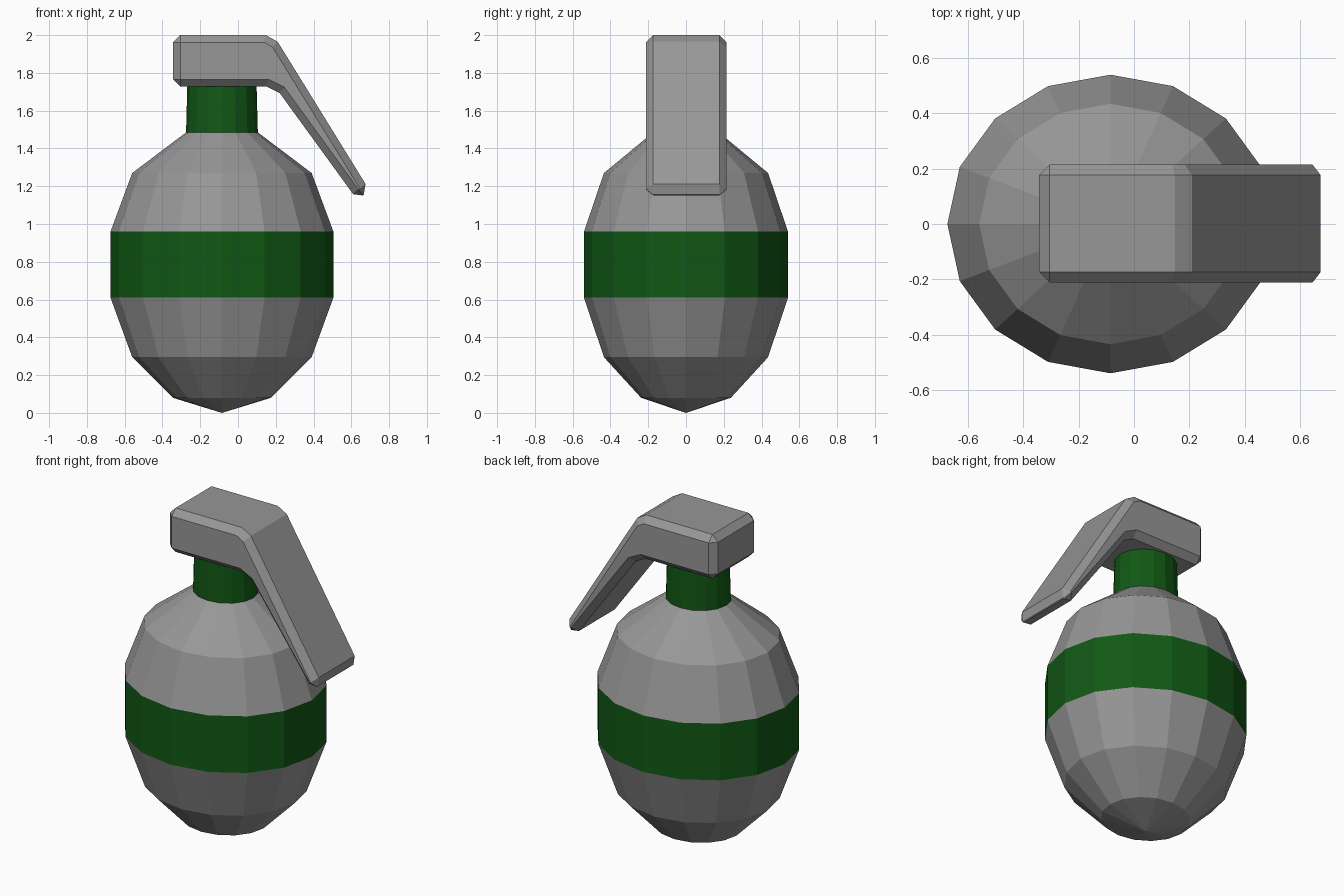
import bpy, bmesh
from math import cos, sin, tau, radians

if "Cube" in bpy.data.objects:
    bpy.data.objects.remove(bpy.data.objects["Cube"])

SIDES = 16
CX = -0.085       # body axis
DEPTH = 0.915     # the body is slightly flattened front to back


def paint(name, rgb):
    mat = bpy.data.materials.new(name)
    mat.diffuse_color = (*rgb, 1)
    mat.use_nodes = True
    mat.node_tree.nodes["Principled BSDF"].inputs["Base Color"].default_value = mat.diffuse_color
    return mat


green = paint("dark_green", (0.0055, 0.098, 0.007))
grey = paint("mid_grey", (0.31, 0.31, 0.31))


def finish(name, bm, material):
    bmesh.ops.recalc_face_normals(bm, faces=bm.faces)
    mesh = bpy.data.meshes.new(name)
    bm.to_mesh(mesh)
    bm.free()
    obj = bpy.data.objects.new(name, mesh)
    bpy.context.collection.objects.link(obj)
    mesh.materials.append(material)
    return obj


def lathe(name, profile, material, cap=()):
    """Flat-sided elliptical shell through (radius, z) points; radius 0 is a tip."""
    bm = bmesh.new()
    rings = []
    for r, z in profile:
        n = SIDES if r else 1
        rings.append([bm.verts.new((CX + r * cos(tau * i / SIDES),
                                    r * DEPTH * sin(tau * i / SIDES), z))
                      for i in range(n)])
    for a, b in zip(rings, rings[1:]):
        for i in range(SIDES):
            j = (i + 1) % SIDES
            if len(a) == 1:
                bm.faces.new((a[0], b[j], b[i]))
            else:
                bm.faces.new((a[i], a[j], b[j], b[i]))
    for k in cap:
        bm.faces.new(rings[k])
    return finish(name, bm, material)


# Body: lower shell, painted band, upper shell and neck share their border rings
lathe("lower_body", [(0, 0.0), (0.26, 0.08), (0.475, 0.295), (0.59, 0.61)], grey)
lathe("body_band", [(0.59, 0.61), (0.59, 0.96)], green)
lathe("upper_body", [(0.59, 0.96), (0.475, 1.27), (0.19, 1.485)], grey)
lathe("neck", [(0.19, 1.485), (0.183, 1.75)], green, cap=(1,))

# Safety lever: bent side profile with two-step bends, extruded across y and chamfered
Y0, Y1 = -0.212, 0.215
outline = [(-0.343, 2.0), (0.148, 2.0), (0.21, 1.965), (0.695, 1.18),
           (0.632, 1.127), (0.22, 1.694), (0.152, 1.728), (-0.343, 1.728)]
bm = bmesh.new()
face = bm.faces.new([bm.verts.new((x, Y0, z)) for x, z in outline])
extruded = bmesh.ops.extrude_face_region(bm, geom=[face])["geom"]
bmesh.ops.translate(bm, vec=(0, Y1 - Y0, 0),
                    verts=[v for v in extruded if isinstance(v, bmesh.types.BMVert)])
lever = finish("lever", bm, grey)
bevel = lever.modifiers.new("chamfer", 'BEVEL')
bevel.width = 0.038
bevel.segments = 1
bevel.limit_method = 'ANGLE'
bevel.angle_limit = radians(40)   # leaves the bend lines as they are
bevel.use_clamp_overlap = False
